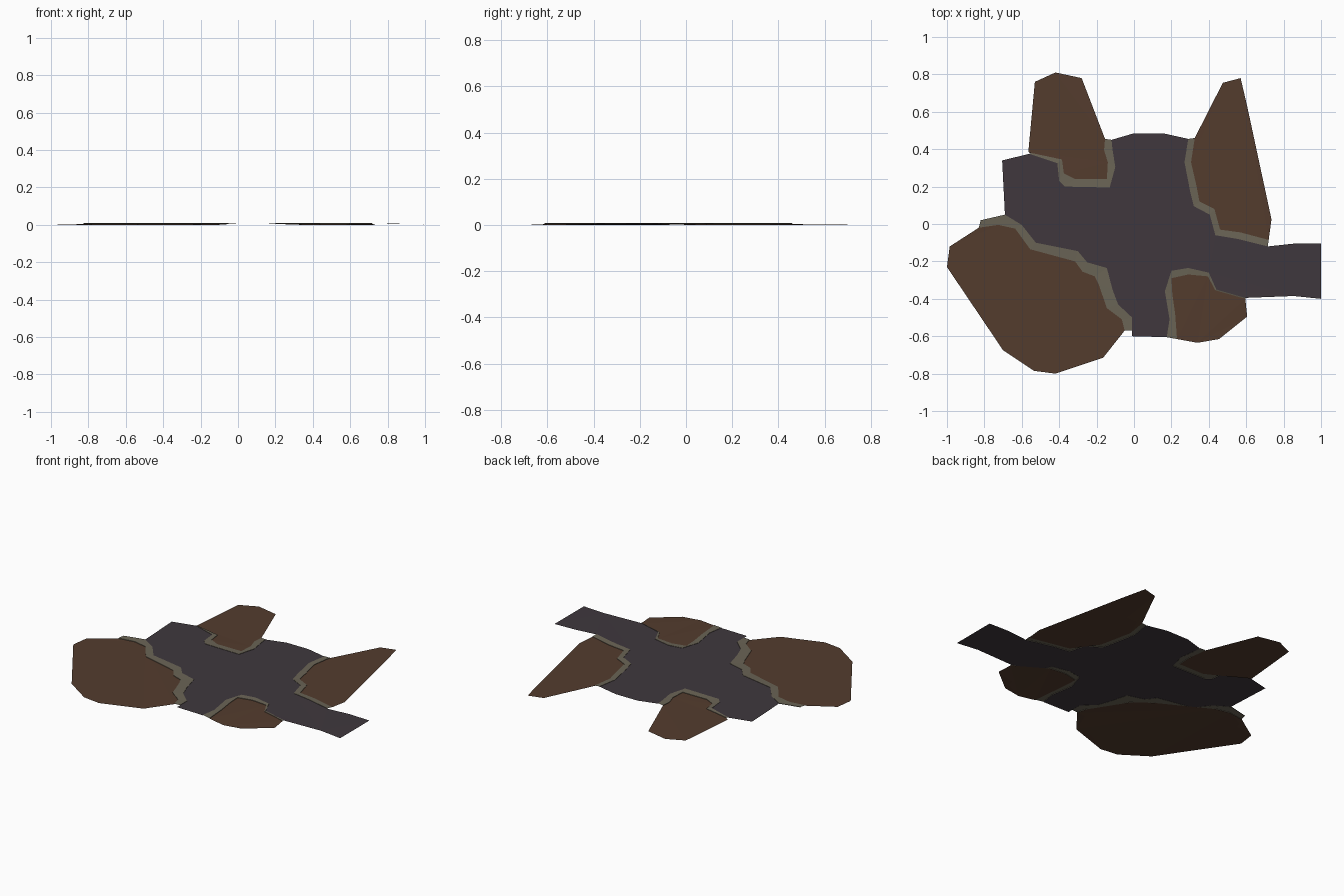
import bpy, bmesh

if "Cube" in bpy.data.objects:
    bpy.data.objects.remove(bpy.data.objects["Cube"])

# Flat colours
def mat(name, rgb):
    m = bpy.data.materials.new(name)
    m.diffuse_color = (*rgb, 1)
    m.use_nodes = True
    m.node_tree.nodes["Principled BSDF"].inputs["Base Color"].default_value = m.diffuse_color
    return m

DIRT = mat("brown_dirt", (0.088, 0.045, 0.027))
ROAD = mat("dark_paving", (0.050, 0.039, 0.047))
CURB = mat("grey_curb", (0.145, 0.128, 0.092))

def finish(bm, name, material):
    bmesh.ops.recalc_face_normals(bm, faces=bm.faces)
    bm.normal_update()
    if sum(f.normal.z * f.calc_area() for f in bm.faces) < 0:
        bmesh.ops.reverse_faces(bm, faces=bm.faces)
    me = bpy.data.meshes.new(name)
    bm.to_mesh(me)
    bm.free()
    me.materials.append(material)
    bpy.context.collection.objects.link(bpy.data.objects.new(name, me))

def sheet(name, pts, material, cut_x=None):
    """Fill an outline of (x, y, z) points as a thin ground sheet."""
    bm = bmesh.new()
    f = bm.faces.new([bm.verts.new(p) for p in pts])
    bmesh.ops.triangulate(bm, faces=[f], ngon_method='EAR_CLIP')
    finish(bm, name, material)

def strip(name, rails, material):
    """Join matching rails with quads."""
    bm = bmesh.new()
    rows = [[bm.verts.new(p) for p in r] for r in rails]
    for a, b in zip(rows, rows[1:]):
        for i in range(len(a) - 1):
            bm.faces.new((a[i], a[i + 1], b[i + 1], b[i]))
    finish(bm, name, material)

def at(pts, z):
    return [(x, y, z) for x, y in pts]

# Each corner patch: paving-side rail, dirt-side rail, outer dirt edge
A_road = [(-.56, .375), (-.41, .325), (-.40, .23), (-.37, .20), (-.13, .195),
          (-.10, .305), (-.115, .40), (-.12, .45)]
A_dirt = [(-.55, .38), (-.385, .345), (-.375, .27), (-.315, .24), (-.145, .24),
          (-.14, .33), (-.16, .395), (-.155, .455)]
A_edge = [(-.26, .48), (-.28, .615), (-.28, .78), (-.42, .81), (-.53, .76),
          (-.50, .645), (-.54, .51), (-.565, .385)]

B_road = [(.29, .455), (.27, .33), (.30, .175), (.32, .095), (.405, .05),
          (.435, -.06), (.555, -.08), (.715, -.12)]
B_dirt = [(.325, .46), (.305, .33), (.335, .20), (.35, .12), (.43, .08),
          (.46, -.03), (.57, -.045), (.72, -.085)]
B_edge = [(.735, .025), (.625, .085), (.61, .20), (.635, .32), (.615, .455),
          (.605, .63), (.57, .78), (.475, .755), (.46, .605), (.44, .46)]

C_road = [(.595, -.395), (.44, -.35), (.40, -.26), (.29, -.235), (.20, -.25),
          (.165, -.36), (.19, -.51), (.175, -.605)]
C_dirt = [(.595, -.40), (.435, -.355), (.395, -.28), (.29, -.27), (.20, -.29),
          (.205, -.375), (.22, -.48), (.23, -.615)]
C_edge = [(.34, -.635), (.455, -.615), (.47, -.53), (.605, -.495)]

D_road = [(-.01, -.57), (-.01, -.50), (-.085, -.43), (-.115, -.35),
          (-.145, -.235), (-.25, -.205), (-.30, -.145), (-.525, -.10),
          (-.60, -.005), (-.69, .05), (-.82, .02)]
D_dirt = [(-.05, -.57), (-.065, -.51), (-.145, -.45), (-.19, -.32),
          (-.21, -.28), (-.275, -.255), (-.315, -.20), (-.555, -.135),
          (-.635, -.025), (-.725, -.005), (-.83, -.02)]
D_edge = [(-.86, -.095), (-.985, -.12), (-1, -.23), (-.90, -.305),
          (-.845, -.40), (-.745, -.445), (-.70, -.675), (-.58, -.70),
          (-.535, -.785), (-.42, -.80), (-.28, -.715), (-.165, -.715),
          (-.105, -.57)]

# Dirt patches and their curbs
for name, road, dirt, edge in (("back_left", A_road, A_dirt, A_edge),
                               ("back_right", B_road, B_dirt, B_edge),
                               ("front_right", C_road, C_dirt, C_edge),
                               ("front_left", D_road, D_dirt, D_edge)):
    sheet(name + "_dirt", at(dirt, .004) + at(edge, 0), DIRT)
    strip(name + "_curb", [at(dirt, .004), at(dirt, .007), at(road, .009),
                           at(road, .006)], CURB)

# Paving in the middle, with the right-hand arm dipping at its end
sheet("paving", at([(-.705, .34)] + A_road + [(0, .485), (.155, .485)] + B_road, .007)
      + at([(.855, -.105)], .006)
      + at([(1, -.105), (1, -.40)], .003)
      + at([(.855, -.385)], .006)
      + at(C_road + [(-.01, -.60)] + D_road[:-1], .007), ROAD)
